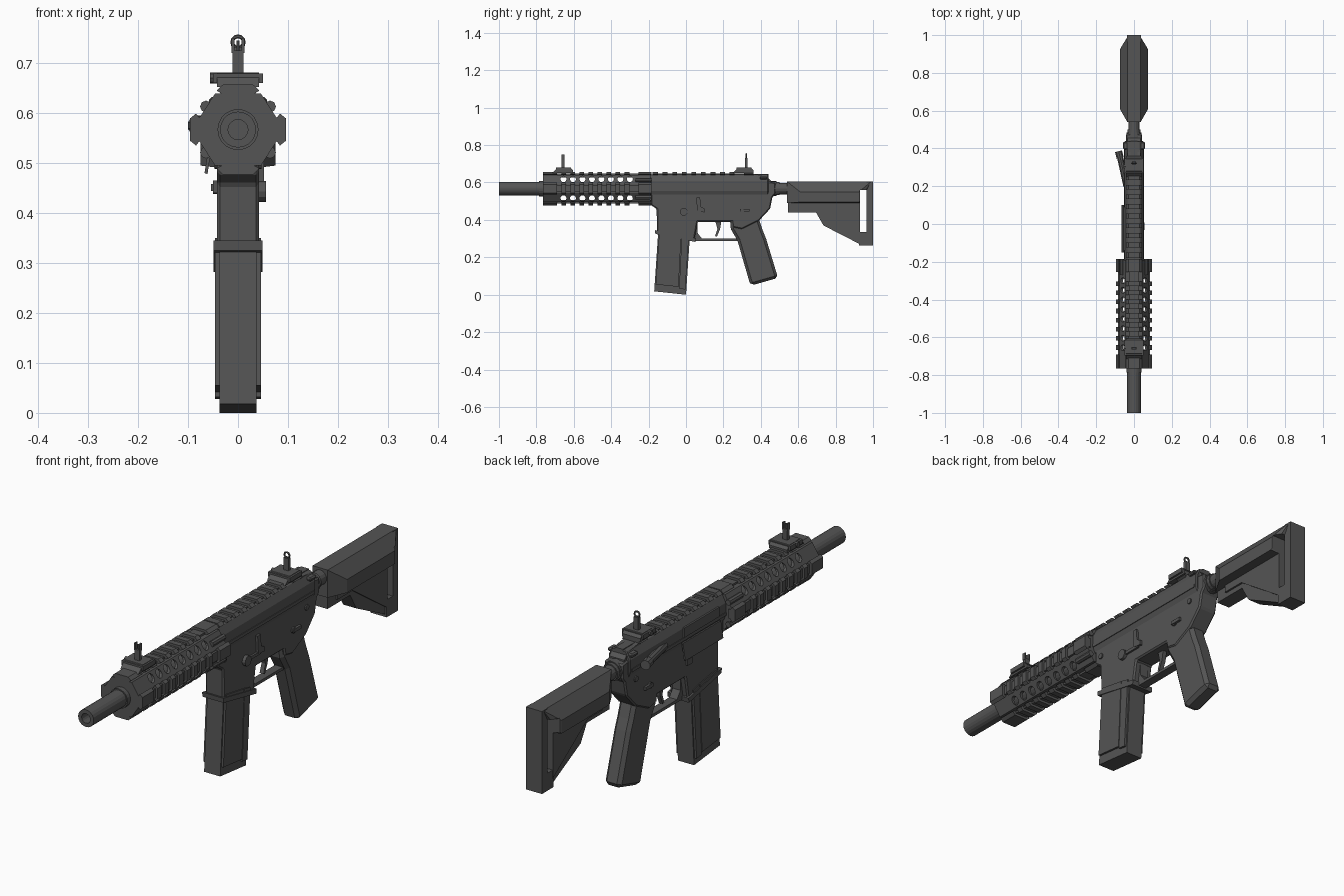
import bpy, bmesh, math
from mathutils import Vector, Matrix

if "Cube" in bpy.data.objects:
    bpy.data.objects.remove(bpy.data.objects["Cube"])

mat = bpy.data.materials.new("dark_grey")
mat.diffuse_color = (0.09, 0.09, 0.09, 1)
mat.use_nodes = True
mat.node_tree.nodes["Principled BSDF"].inputs["Base Color"].default_value = mat.diffuse_color
CZ = 0.567  # height of the barrel axis


def finish(name, bm, bevel=0):
    bmesh.ops.recalc_face_normals(bm, faces=bm.faces)
    me = bpy.data.meshes.new(name)
    bm.to_mesh(me)
    bm.free()
    me.materials.append(mat)
    ob = bpy.data.objects.new(name, me)
    bpy.context.collection.objects.link(ob)
    if bevel:
        m = ob.modifiers.new("bevel", 'BEVEL')
        m.width, m.segments, m.limit_method = bevel, 1, 'ANGLE'
    return ob


def add_prism(bm, pts, axis, lo, hi):
    # axis x: points are (y, z); axis y: points are (x, z)
    place = (lambda p, t: (t, p[0], p[1])) if axis == 'x' else (lambda p, t: (p[0], t, p[1]))
    a = [bm.verts.new(place(p, lo)) for p in pts]
    b = [bm.verts.new(place(p, hi)) for p in pts]
    bm.faces.new(a)
    bm.faces.new(b[::-1])
    for i in range(len(pts)):
        j = (i + 1) % len(pts)
        bm.faces.new((a[i], b[i], b[j], a[j]))


def prism(name, pts, axis, lo, hi, bevel=0):
    bm = bmesh.new()
    add_prism(bm, pts, axis, lo, hi)
    return finish(name, bm, bevel)


def box(name, x0, x1, y0, y1, z0, z1, bevel=0):
    return prism(name, [(y0, z0), (y1, z0), (y1, z1), (y0, z1)], 'x', x0, x1, bevel)


def add_rod(bm, p0, p1, r, n=16, r2=None):
    p0, p1 = Vector(p0), Vector(p1)
    d = p1 - p0
    q = d.to_track_quat('Z', 'Y').to_matrix().to_4x4()
    bmesh.ops.create_cone(bm, cap_ends=True, segments=n, radius1=r, radius2=r if r2 is None else r2,
                          depth=d.length, matrix=Matrix.Translation((p0 + p1) / 2) @ q)


def rod(name, p0, p1, r, n=16, r2=None):
    bm = bmesh.new()
    add_rod(bm, p0, p1, r, n, r2)
    return finish(name, bm)


def cut(ob, cutter):
    m = ob.modifiers.new("cut", 'BOOLEAN')
    m.object, m.operation, m.solver = cutter, 'DIFFERENCE', 'EXACT'
    bpy.context.view_layer.objects.active = ob
    bpy.ops.object.modifier_apply(modifier="cut")
    bpy.data.objects.remove(cutter)


def mirrored(half):
    return half + [(-x, z) for x, z in half[::-1]]


# Barrel with open bore
barrel = rod("barrel", (0, -1, CZ), (0, -0.2, CZ), 0.036, 20)
cut(barrel, rod("bore_cutter", (0, -1.05, CZ), (0, -0.85, CZ), 0.02, 16))
rod("barrel_collar", (0, -0.785, CZ), (0, -0.75, CZ), 0.041, 20)

# Handguard: hollow octagon with round side holes
octagon = mirrored([(0.046, CZ - 0.072), (0.077, CZ - 0.024), (0.077, CZ + 0.024), (0.046, CZ + 0.072)])
guard = prism("handguard", octagon, 'y', -0.765, -0.19)
inner = [(x * 0.86, CZ + (z - CZ) * 0.9) for x, z in octagon]
cut(guard, prism("inner_cutter", inner, 'y', -0.74, -0.205))
bm = bmesh.new()
for i in range(8):
    for s in (-1, 1):
        y, z = -0.655 + i * 0.0507, CZ + s * 0.051
        add_rod(bm, (-0.2, y, z), (0.2, y, z), 0.016, 12)
cut(guard, finish("hole_cutter", bm))


# Toothed rails: dovetail section turned to any of the four sides
def rail(name, ang, out, half, y0, y1, end0, end1):
    sect = [(-half * .6, out - .022), (-half, out - .012), (-half * .7, out), (half * .7, out), (half, out - .012), (half * .6, out - .022)]
    base = [(-half * .6, out - .03), (-half * .6, out - .01), (half * .6, out - .01), (half * .6, out - .03)]
    c, s = math.cos(ang), math.sin(ang)
    turn = lambda ps: [(u * c + v * s, CZ - u * s + v * c) for u, v in ps]
    bm = bmesh.new()
    add_prism(bm, turn(base), 'y', y0, y1)
    spans = [(y0, y0 + end0), (y1 - end1, y1)]
    n = round((y1 - y0 - end0 - end1) / 0.0505)
    step = (y1 - y0 - end0 - end1) / n
    spans += [(y0 + end0 + step * (i + .5), y0 + end0 + step * (i + 1)) for i in range(n - 1)]
    for a, b in spans:
        add_prism(bm, turn(sect), 'y', a, b)
    return finish(name, bm)


for nm, ang, out, half in (("top", 0, .09, .043), ("left", math.pi / 2, .096, .032),
                           ("bottom", math.pi, .09, .043), ("right", -math.pi / 2, .096, .032)):
    rail(nm + "_handguard_rail", ang, out, half, -0.765, -0.185, .075, .07)
rail("receiver_rail", 0, .09, .043, -0.18, 0.36, .03, .05)
for sx in (-1, 1):
    for sz in (-1, 1):
        rod("clamp_screw", (sx * .064, -.27, CZ + sz * .046), (sx * .064, -.185, CZ + sz * .046), .012, 8)

# Upper receiver
prism("upper_receiver", mirrored([(.04, .53), (.05, .555), (.05, .607), (.032, .642)]), 'y', -.195, .44, .004)
box("receiver_ridge", -.053, .053, -.19, .43, .555, .568)
prism("receiver_tail", [(.36, .645), (.43, .635), (.455, .61), (.455, .56), (.36, .56)], 'x', -.035, .035)
box("charging_handle", -.058, .058, .395, .435, .616, .632, .005)
box("charging_bar", -.018, .018, .34, .44, .63, .645)
rod("forward_assist", (-.04, .2, .575), (-.075, .36, .575), .017, 10)
rod("assist_cap", (-.073, .35, .575), (-.082, .385, .575), .02, 10)
box("ejection_port", -.056, -.04, -.14, .09, .57, .61)
prism("dust_cover", [(-.05, .55), (-.056, .55), (-.067, .48), (-.061, .478)], 'y', -.15, .1)

# Lower receiver and magazine well
prism("lower_receiver", [(-.188, .555), (-.188, .48), (-.157, .458), (-.155, .335), (.045, .295), (.062, .39), (.245, .39),
                         (.25, .36), (.3, .35), (.39, .395), (.45, .46), (.462, .52), (.478, .54), (.478, .60), (.44, .605)],
      'x', -.042, .042, .006)
prism("magwell_lip", [(-.166, .345), (-.164, .325), (.05, .282), (.053, .302)], 'x', -.049, .049)
prism("bolt_catch", [(.055, .52), (.075, .52), (.08, .47), (.1, .46), (.1, .44), (.06, .445)], 'x', .03, .052)
rod("magazine_button", (.03, -.012, .443), (.056, -.012, .443), .021, 12)
box("magazine_lever", .03, .05, -.01, .08, .437, .45)
box("right_button", -.05, -.03, .03, .06, .44, .465)
rod("safety_pivot", (-.05, .3, .45), (.05, .3, .45), .012, 10)
for s in (-1, 1):
    box("safety_lever", s * .044, s * .054, .29, .34, .444, .458)
for y, z in ((-.15, .5), (.39, .51)):
    rod("takedown_pin", (-.047, y, z), (.047, y, z), .012, 10)

# Magazine: narrow core with wider side panels
prism("magazine_core", [(-.147, .36), (-.17, .018), (0, 0), (.022, .33)], 'x', -.037, .037)
prism("magazine_front_panel", [(-.142, .35), (-.162, .055), (-.04, .042), (-.025, .33)], 'x', -.046, .046)
prism("magazine_rear_panel", [(-.022, .33), (-.037, .032), (-.004, .028), (.016, .32)], 'x', -.046, .046)

# Trigger, guard and grip
prism("trigger_guard", [(.04, .32), (.05, .288), (.275, .288), (.275, .3), (.085, .3), (.062, .33), (.062, .39), (.04, .39)],
      'x', -.018, .018)
prism("trigger", [(.155, .4), (.19, .4), (.182, .35), (.165, .31), (.155, .313), (.168, .35)], 'x', -.009, .009)
prism("grip", [(.235, .4), (.24, .35), (.275, .29), (.34, .065), (.352, .05), (.492, .09), (.428, .3), (.41, .345), (.385, .42)],
      'x', -.037, .037, .014)

# Stock tube and stock
rod("stock_tube", (0, .46, CZ), (0, .6, CZ), .03, 16)
rod("tube_ring", (0, .45, CZ), (0, .485, CZ), .04, 16)
rod("tube_nut", (0, .485, CZ), (0, .5, CZ), .035, 16)
bm = bmesh.new()
for s in (-1, 1):
    for p in ((.035, .54, .605), (.035, .99, .605), (.075, .61, .55), (.075, .925, .55), (.075, .61, .495),
              (.075, .925, .495), (.035, .54, .49), (.035, .93, .49)):
        bm.verts.new((p[0] * s, p[1], p[2]))
hull = bmesh.ops.convex_hull(bm, input=bm.verts)
bmesh.ops.dissolve_limit(bm, angle_limit=.02, verts=bm.verts, edges=bm.edges)
body = finish("stock_body", bm)
cut(body, box("slot_cutter", -.1, .1, .93, .966, .2, .56))
prism("stock_web", [(.545, .5), (.545, .44), (.695, .44), (.735, .37), (.93, .27), (.93, .5)], 'x', -.03, .03)
prism("stock_brace", [(.6, .495), (.6, .46), (.7, .46), (.93, .3), (.93, .495)], 'x', -.038, .038)
box("butt_plate", -.037, .037, .965, 1, .262, .605)
box("stock_toe", -.037, .037, .925, .97, .262, .335)


# Folding sights
def sight_base(name, y0, y1):
    prism(name, [(y0, .652), (y0 + .03, .681), (y1 - .015, .681), (y1, .665), (y1, .652)], 'x', -.042, .042)
    box(name + "_clamp", -.05, .05, y0 + .02, y1 - .01, .66, .679)
    rod(name + "_screw", (-.056, (y0 + y1) / 2, .67), (-.04, (y0 + y1) / 2, .67), .011, 8)


sight_base("front_sight_base", -.715, -.605)
box("front_sight_post", -.011, .011, -.665, -.65, .675, .725)
for s in (-1, 1):
    box("front_sight_ear", s * .007, s * .013, -.665, -.65, .72, .75)
rod("front_sight_pin", (0, -.657, .72), (0, -.657, .745), .003, 6)
sight_base("rear_sight_base", .25, .36)
box("rear_sight_post", -.011, .011, .315, .33, .675, .732)
bpy.ops.mesh.primitive_torus_add(major_segments=12, minor_segments=6, major_radius=.0115, minor_radius=.004,
                                 location=(0, .322, .742), rotation=(math.pi / 2, 0, 0))
bpy.context.object.name = "rear_sight_ring"
bpy.context.object.data.materials.append(mat)
